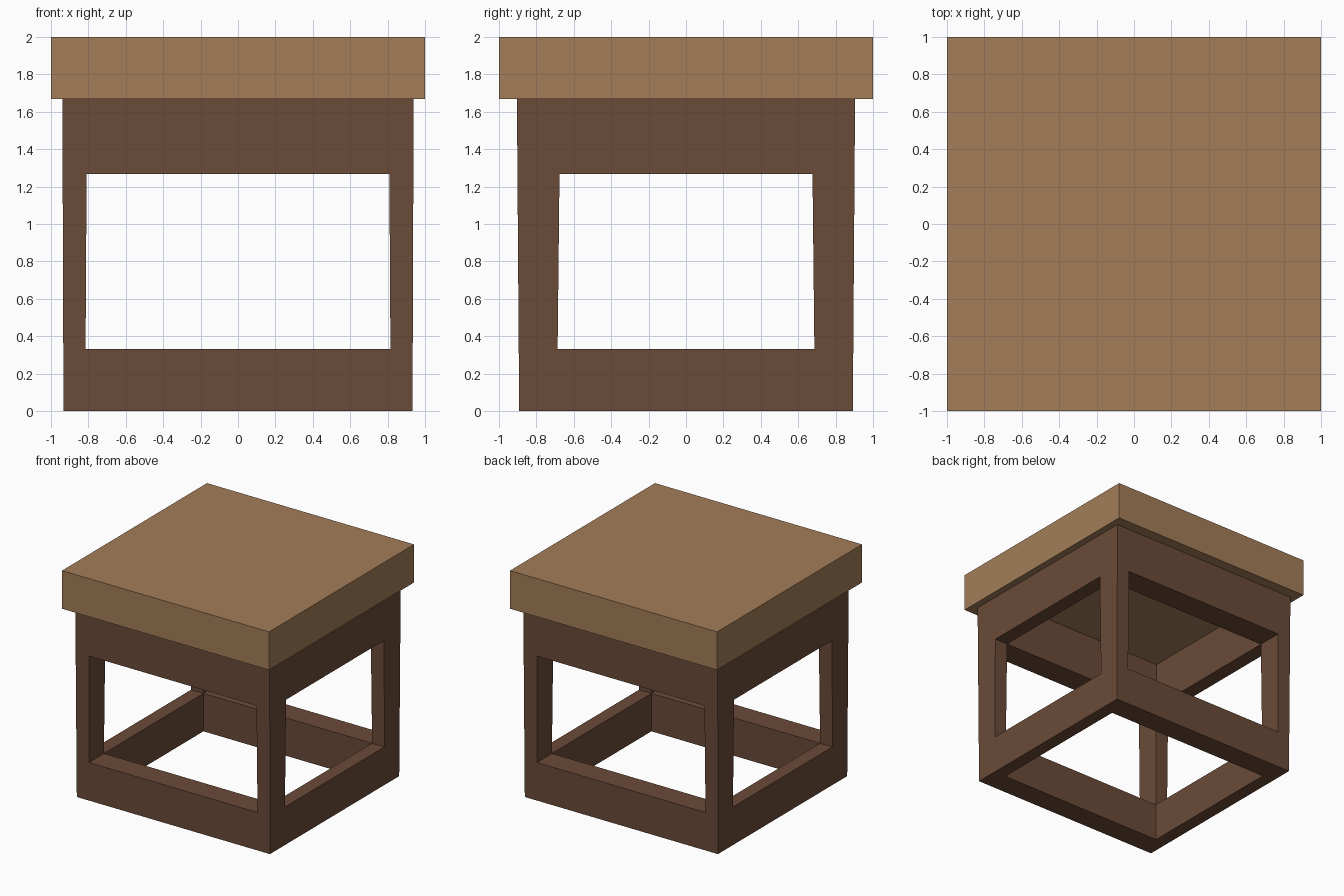
import bpy, bmesh
from itertools import product

if "Cube" in bpy.data.objects:
    bpy.data.objects.remove(bpy.data.objects["Cube"])


def material(name, rgb):
    m = bpy.data.materials.new(name)
    m.diffuse_color = (*rgb, 1)
    m.use_nodes = True
    m.node_tree.nodes["Principled BSDF"].inputs["Base Color"].default_value = m.diffuse_color
    return m


def add_object(name, bm, mat):
    bmesh.ops.recalc_face_normals(bm, faces=bm.faces)
    mesh = bpy.data.meshes.new(name)
    bm.to_mesh(mesh)
    bm.free()
    mesh.materials.append(mat)
    obj = bpy.data.objects.new(name, mesh)
    bpy.context.collection.objects.link(obj)
    return obj


LEG_TOP = 1.667
LEVELS = (0, 0.333, 1.267, LEG_TOP)


def grid_point(i, j, k):
    """Point of the 4x4x4 frame lattice; legs narrow slightly to the floor."""
    t = LEVELS[k] / LEG_TOP
    xo, xi = 0.933 + 0.006 * t, 0.817 - 0.01 * t
    yo, yi = 0.892 + 0.012 * t, 0.69 - 0.018 * t
    return (-xo, -xi, xi, xo)[i], (-yo, -yi, yi, yo)[j], LEVELS[k]


# Frame cells: four full-height corner legs, rails at bottom and top layers
def filled(c):
    i, j, k = c
    if not all(0 <= v <= 2 for v in c) or (i == 1 and j == 1):
        return False
    return k != 1 or (i != 1 and j != 1)


# Frame: one skin around all filled cells
bm = bmesh.new()
verts = {c: bm.verts.new(grid_point(*c)) for c in product(range(4), repeat=3)}
for cell in filter(filled, product(range(3), repeat=3)):
    for axis, side in product(range(3), (0, 1)):
        beside = list(cell)
        beside[axis] += 2 * side - 1
        if filled(beside):
            continue
        u, v = [a for a in range(3) if a != axis]
        corners = []
        for du, dv in ((0, 0), (1, 0), (1, 1), (0, 1)):
            p = list(cell)
            p[axis] += side
            p[u] += du
            p[v] += dv
            corners.append(verts[tuple(p)])
        bm.faces.new(corners)
add_object("leg_frame", bm, material("dark_wood", (0.147, 0.07, 0.04)))

# Seat slab
bm = bmesh.new()
bmesh.ops.create_cube(bm, size=1)
bmesh.ops.scale(bm, vec=(2, 2, 2 - LEG_TOP), verts=bm.verts)
bmesh.ops.translate(bm, vec=(0, 0, (2 + LEG_TOP) / 2), verts=bm.verts)
add_object("seat", bm, material("light_wood", (0.367, 0.205, 0.098)))
